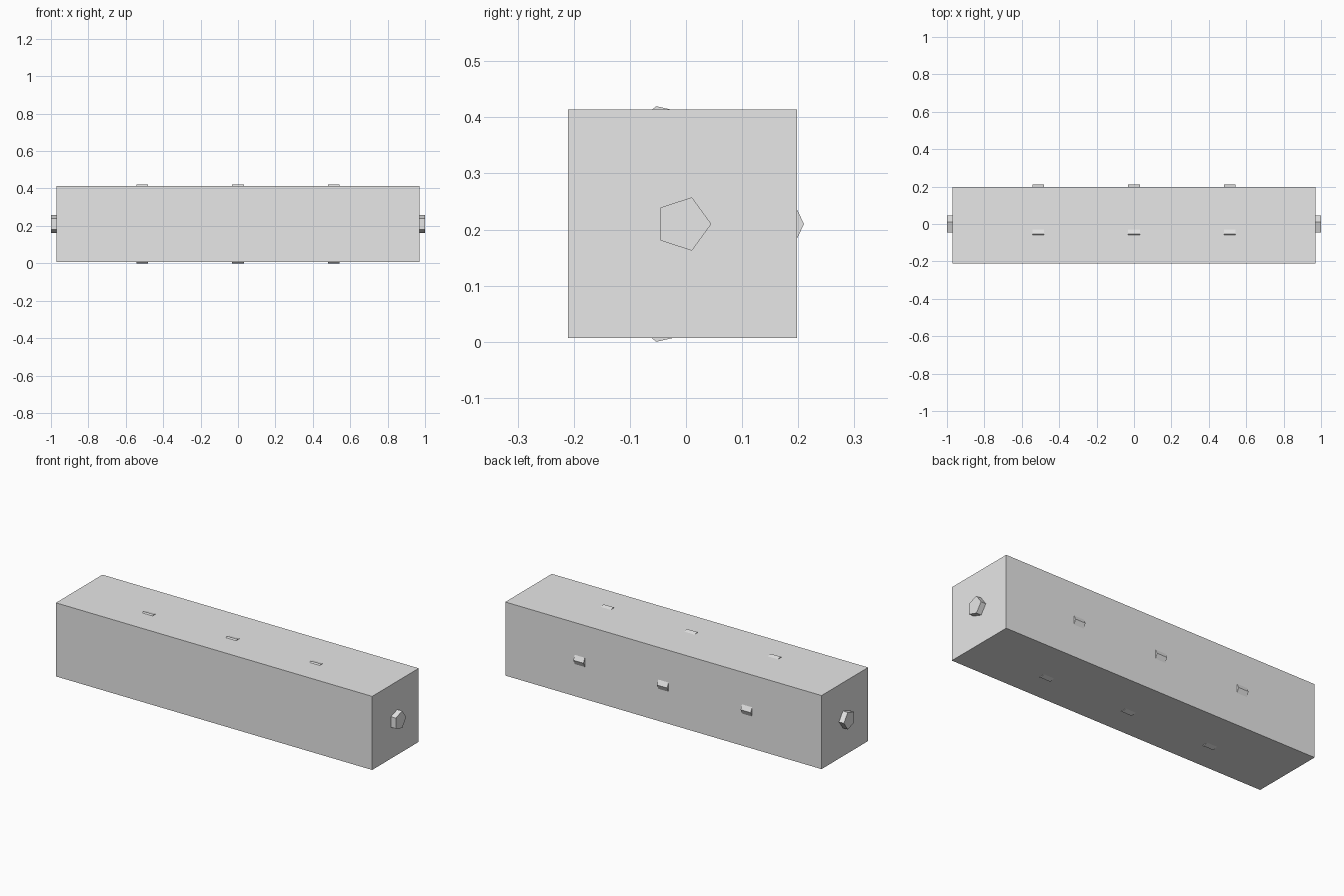
import bpy
import bmesh
from math import cos, sin, tau

cube = bpy.data.objects.get("Cube")
if cube:
    bpy.data.objects.remove(cube, do_unlink=True)

AXLE_Y, AXLE_Z = -0.005, 0.21

grey = bpy.data.materials.new("light_grey")
grey.use_nodes = True
grey.diffuse_color = (0.8, 0.8, 0.8, 1)
grey.node_tree.nodes["Principled BSDF"].inputs["Base Color"].default_value = (0.8, 0.8, 0.8, 1)


def finish(name, bm):
    bmesh.ops.recalc_face_normals(bm, faces=bm.faces)
    mesh = bpy.data.meshes.new(name)
    bm.to_mesh(mesh)
    bm.free()
    mesh.materials.append(grey)
    obj = bpy.data.objects.new(name, mesh)
    bpy.context.collection.objects.link(obj)
    return obj


def prism(name, sides, radius, x, length):
    """Regular prism along x on the axle line, one corner facing the back."""
    bm = bmesh.new()
    ring = [bm.verts.new((x - length / 2,
                          AXLE_Y + radius * cos(tau * i / sides),
                          AXLE_Z + radius * sin(tau * i / sides)))
            for i in range(sides)]
    face = bm.faces.new(ring)
    side = bmesh.ops.extrude_face_region(bm, geom=[face], use_keep_orig=True)
    verts = [v for v in side["geom"] if isinstance(v, bmesh.types.BMVert)]
    bmesh.ops.translate(bm, verts=verts, vec=(length, 0, 0))
    return finish(name, bm)


# Long square casing
bm = bmesh.new()
bmesh.ops.create_cube(bm, size=1)
bmesh.ops.scale(bm, verts=bm.verts, vec=(1.94, 0.408, 0.408))
bmesh.ops.translate(bm, verts=bm.verts, vec=(0, -0.006, 0.2105))
finish("casing", bm)

# Five-sided axle showing at both ends
prism("axle", 5, 0.05, 0, 2)

# Seven-sided discs whose corners poke through the casing
for name, x in (("right_disc", -0.513), ("middle_disc", 0), ("left_disc", 0.513)):
    prism(name, 7, 0.2153, x, 0.062)
